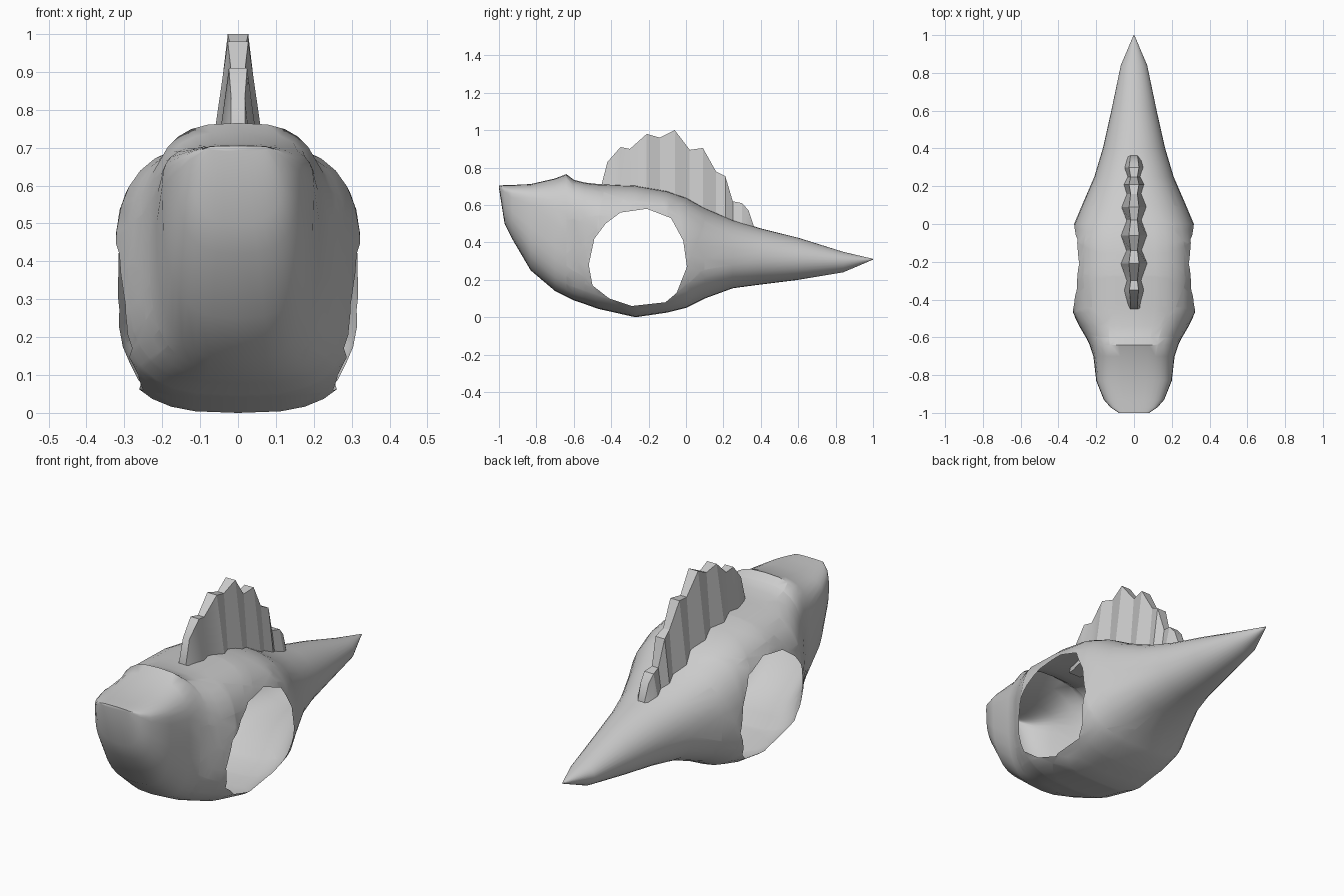
import bpy, bmesh, math
from mathutils import Vector

if "Cube" in bpy.data.objects:
    bpy.data.objects.remove(bpy.data.objects["Cube"])

grey = bpy.data.materials.new("plain_grey")
grey.diffuse_color = (0.6, 0.6, 0.6, 1)
grey.use_nodes = True
grey.node_tree.nodes["Principled BSDF"].inputs["Base Color"].default_value = grey.diffuse_color


def finish(name, bm, angle):
    mesh = bpy.data.meshes.new(name)
    bm.to_mesh(mesh)
    bm.free()
    obj = bpy.data.objects.new(name, mesh)
    bpy.context.collection.objects.link(obj)
    mesh.materials.append(grey)
    bpy.ops.object.select_all(action='DESELECT')
    bpy.context.view_layer.objects.active = obj
    obj.select_set(True)
    bpy.ops.object.shade_smooth_by_angle(angle=math.radians(angle))
    return obj


def loft(bm, rings):
    """Skin a list of equal closed rings and cap both ends."""
    loops = [[bm.verts.new(p) for p in ring] for ring in rings]
    n = len(loops[0])
    for a, b in zip(loops, loops[1:]):
        for i in range(n):
            j = (i + 1) % n
            bm.faces.new((a[i], a[j], b[j], b[i]))
    bm.faces.new(loops[0])
    bm.faces.new(loops[-1])
    bmesh.ops.recalc_face_normals(bm, faces=bm.faces)


# Body: y, half width, bottom, height of widest point, top, squareness
SECTIONS = [
    (-1.00, .08, .690, .70, .705, 2.5), (-.97, .125, .50, .67, .706, 2.8),
    (-.93, .16, .42, .64, .707, 3), (-.83, .20, .25, .60, .712, 3),
    (-.70, .215, .14, .50, .742, 3), (-.64, .235, .11, .45, .765, 3),
    (-.60, .255, .09, .42, .735, 3), (-.54, .29, .07, .38, .72, 3),
    (-.47, .325, .045, .36, .712, 3), (-.27, .335, .0, .32, .705, 3),
    (-.10, .33, .025, .32, .675, 3), (.0, .317, .05, .31, .64, 2.8),
    (.10, .275, .10, .31, .585, 2.5), (.25, .21, .155, .32, .52, 2.3),
    (.40, .165, .175, .32, .475, 2.1), (.60, .12, .20, .31, .425, 2),
    (.84, .07, .24, .30, .35, 2), (1.0, .002, .308, .31, .312, 2),
]


def section(y, w, low, mid, top, e, n=32):
    ring = []
    for i in range(n):
        a = 2 * math.pi * i / n
        c, s = math.cos(a), math.sin(a)
        x = math.copysign(abs(c) ** (2 / e), c) * w
        h = abs(s) ** (2 / e)
        ring.append((x, y, mid + h * (top - mid) if s > 0 else mid - h * (mid - low)))
    return ring


bm = bmesh.new()
loft(bm, [section(*s) for s in SECTIONS])

# Side openings: cut the same many-sided outline through both flanks
HOLE = [(-.52, .28), (-.49, .42), (-.43, .50), (-.35, .56), (-.21, .58),
        (-.08, .53), (-.015, .41), (.005, .27), (-.05, .13), (-.11, .08),
        (-.29, .06), (-.41, .10), (-.50, .17)]
planes = []
for (y0, z0), (y1, z1) in zip(HOLE, HOLE[1:] + HOLE[:1]):
    planes.append((Vector((0, y0, z0)), Vector((0, z0 - z1, y1 - y0)).normalized()))
for co, no in planes:
    near = [f for f in bm.faces if -.65 < f.calc_center_median().y < .12]
    edges = {e for f in near for e in f.edges}
    verts = {v for f in near for v in f.verts}
    bmesh.ops.bisect_plane(bm, geom=near + list(edges) + list(verts),
                           plane_co=co, plane_no=no, dist=1e-5)
inside = [f for f in bm.faces
          if all((f.calc_center_median() - co).dot(no) < 0 for co, no in planes)]
bmesh.ops.delete(bm, geom=inside, context='FACES')
finish("hollow_body", bm, 50)

# Back fin: y, base half width, base height, tip half width, tip height
FIN = [
    (-.45, .035, .68, .020, .715), (-.42, .037, .68, .018, .83),
    (-.35, .055, .68, .024, .91), (-.30, .040, .68, .018, .90),
    (-.21, .072, .67, .027, .98), (-.14, .042, .66, .018, .96),
    (-.06, .070, .64, .027, 1.0), (.02, .040, .61, .018, .895),
    (.09, .068, .56, .026, .905), (.16, .040, .53, .018, .78),
    (.21, .056, .51, .026, .755), (.25, .036, .49, .018, .62),
    (.30, .055, .47, .026, .61), (.335, .045, .46, .022, .57),
    (.365, .036, .45, .018, .48),
]
bm = bmesh.new()
loft(bm, [[(-w, y, b), (w, y, b), (t, y, z), (-t, y, z)] for y, w, b, t, z in FIN])
finish("back_fin", bm, 30)
